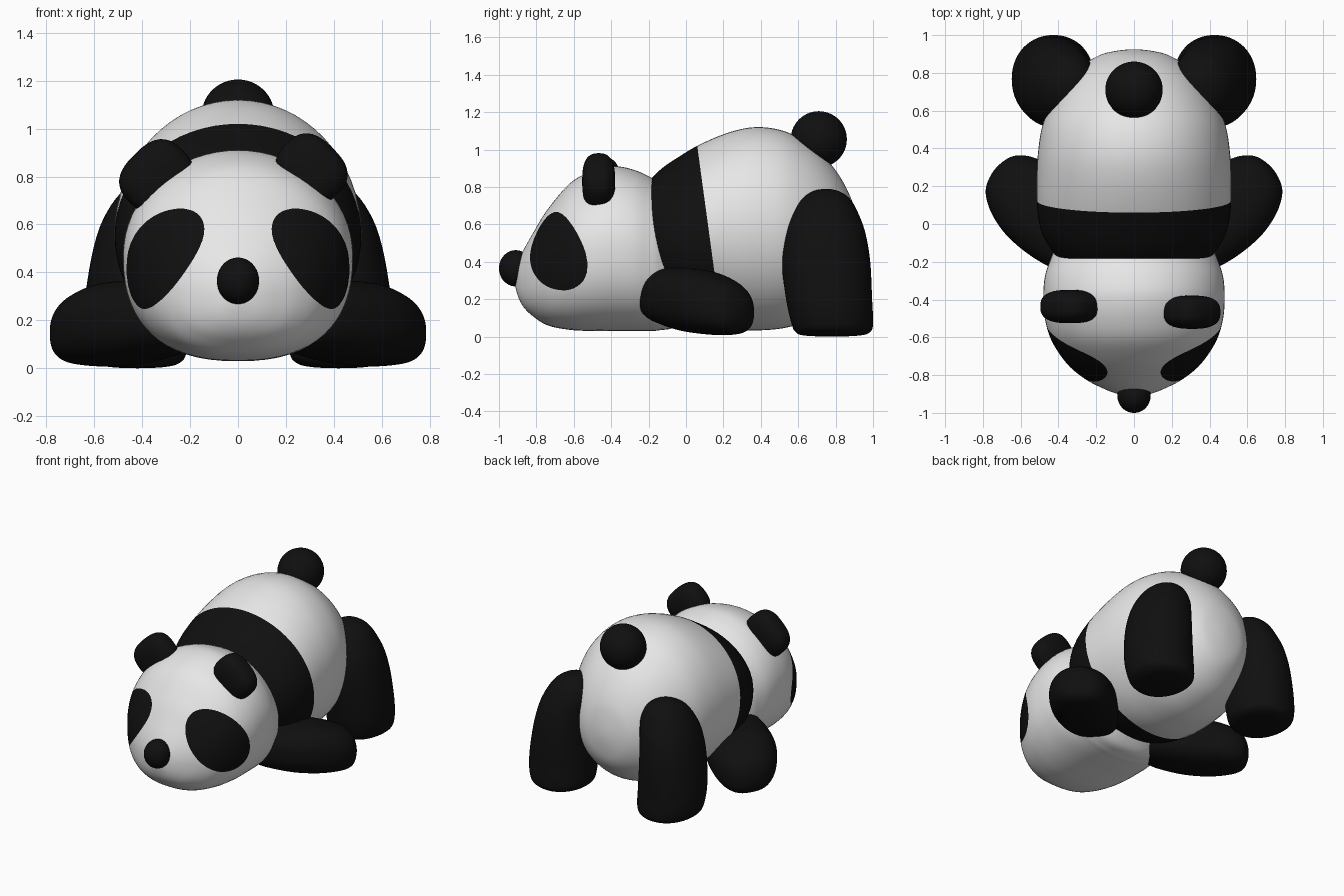
import bpy, bmesh, math
from mathutils import Vector

if "Cube" in bpy.data.objects:
    bpy.data.objects.remove(bpy.data.objects["Cube"])


def material(name, value):
    m = bpy.data.materials.new(name)
    m.diffuse_color = (value, value, value, 1)
    m.use_nodes = True
    m.node_tree.nodes["Principled BSDF"].inputs["Base Color"].default_value = m.diffuse_color
    return m


WHITE = material("soft white", 0.8)
BLACK = material("soft black", 0.005)


def spow(c, e):
    return math.copysign(abs(c) ** e, c)


def smooth_rows(rows, subs):
    """Catmull-Rom through the sections, with rounded tips at both ends."""
    flip = lambda r: (*r[:3], -r[3], -r[4])
    pts = [flip(rows[1])] + rows + [flip(rows[-2])]
    out = []
    for i in range(1, len(pts) - 2):
        for k in range(subs):
            t = k / subs
            out.append([0.5 * (2 * b + (c - a) * t + (2 * a - 5 * b + 4 * c - d) * t * t
                               + (3 * b - a - 3 * c + d) * t ** 3)
                        for a, b, c, d in zip(*pts[i - 1:i + 3])])
    return out + [list(rows[-1])]


def loft(rows, place, e_up=2.0, e_low=2.0, n=64, subs=6):
    """Rows are (s, a centre, b centre, a radius, b radius); place maps (s, a, b) to a point."""
    rows = smooth_rows(rows, subs)
    bm = bmesh.new()
    rings = []
    for s, a, b, ra, rb in rows[1:-1]:
        ring = []
        for k in range(n):
            w = 2 * math.pi * k / n
            c, d = math.cos(w), math.sin(w)
            e = 2 / (e_up if d > 0 else e_low)
            ring.append(bm.verts.new(place(s, a + ra * spow(c, e), b + rb * spow(d, e))))
        rings.append(ring)
    for r, q in zip(rings, rings[1:]):
        for k in range(n):
            j = (k + 1) % n
            bm.faces.new((r[k], r[j], q[j], q[k]))
    for row, ring in ((rows[0], rings[0]), (rows[-1], rings[-1])):
        tip = bm.verts.new(place(*row[:3]))
        for k in range(n):
            bm.faces.new((tip, ring[k], ring[(k + 1) % n]))
    return bm


def paint(bm, f):
    """Cut the mesh along f = 0 and give the inside the second material."""
    new = set()
    for e in list(bm.edges):
        a, b = f(e.verts[0].co), f(e.verts[1].co)
        if a * b < 0:
            new.add(bmesh.utils.edge_split(e, e.verts[0], a / (a - b))[1])
    for face in list(bm.faces):
        cut = [v for v in face.verts if v in new]
        if len(cut) == 2:
            bmesh.utils.face_split(face, cut[0], cut[1])
    for face in bm.faces:
        face.material_index = int(f(face.calc_center_median()) < 0)


def finish(name, bm, *mats):
    bmesh.ops.recalc_face_normals(bm, faces=bm.faces[:])
    me = bpy.data.meshes.new(name)
    bm.to_mesh(me)
    bm.free()
    for m in mats:
        me.materials.append(m)
    for p in me.polygons:
        p.use_smooth = True
    ob = bpy.data.objects.new(name, me)
    bpy.context.collection.objects.link(ob)
    return ob


def blob(name, centre, axes, radii, expo=2.0):
    """Super-ellipsoid on three given axes."""
    bm = bmesh.new()
    bmesh.ops.create_uvsphere(bm, u_segments=48, v_segments=28, radius=1)
    for v in bm.verts:
        k = sum(abs(c) ** expo for c in v.co) ** (-1 / expo)
        v.co = Vector(centre) + sum((Vector(ax) * c * k * r for ax, c, r in zip(axes, v.co, radii)), Vector())
    return finish(name, bm, BLACK)


def along_y(profile):
    """Profile entries: y, top z, bottom z, half width."""
    return [(y, 0, (t + b) / 2, w, (t - b) / 2) for y, t, b, w in profile]


XYZ = ((1, 0, 0), (0, 1, 0), (0, 0, 1))

# Body, with the black shoulder band in front of a slanted line
body = along_y([
    (-.33, .5, .5, 0), (-.29, .68, .33, .25), (-.22, .80, .25, .36), (-.14, .89, .18, .435),
    (-.04, .96, .12, .49), (.08, 1.03, .07, .512), (.24, 1.095, .038, .515), (.38, 1.12, .033, .508),
    (.52, 1.10, .045, .485), (.64, 1.04, .08, .435), (.74, .96, .13, .372), (.82, .86, .20, .30),
    (.88, .745, .28, .21), (.91, .64, .37, .13), (.925, .5, .5, 0)])
bm = loft(body, lambda s, a, b: Vector((a, s, b)))
paint(bm, lambda p: p.y - .06 - .136 * (1.02 - p.z))
finish("body", bm, WHITE, BLACK)

# Head, with two tilted oval eye patches
head = along_y([
    (-.915, .30, .30, 0), (-.90, .39, .22, .085), (-.87, .46, .16, .165), (-.82, .55, .11, .26),
    (-.74, .68, .06, .355), (-.62, .82, .036, .435), (-.50, .885, .03, .472), (-.38, .91, .03, .48),
    (-.28, .892, .03, .472), (-.20, .857, .031, .447), (-.14, .82, .034, .42), (-.05, .74, .06, .35),
    (.05, .6, .2, .21), (.09, .42, .42, 0)])


def eye_patch(p):
    du = .7071 * (abs(p.x) + p.y) + .255
    dz = p.z - .457
    return (dz / .21) ** 2 + ((du + .311 * dz) / .2015) ** 2 - 1


bm = loft(head, lambda s, a, b: Vector((a, s, b)), e_low=2.4)
paint(bm, eye_patch)
finish("head", bm, WHITE, BLACK)

# Nose and tail
blob("nose", (0, -.91, .365), XYZ, (.088, .09, .097))
blob("tail", (0, .71, 1.055), XYZ, (.152, .15, .15))

# Ears: thick rounded slabs leaning out at 45 degrees, set slightly unevenly
h = math.sqrt(.5)
blob("right_ear", (.307, -.467, .83), ((h, 0, h), (h, 0, -h), (0, 1, 0)), (.125, .15, .088), 2.7)
blob("left_ear", (-.34, -.437, .80), ((-h, 0, h), (-h, 0, -h), (0, 1, 0)), (.13, .155, .088), 2.7)

# Hind legs (lofted upwards) and front legs (lofted outwards and back)
hind = [(0, .42, .78, 0, 0), (.006, .42, .78, .12, .15), (.025, .42, .785, .18, .2),
        (.07, .425, .782, .21, .218), (.2, .43, .765, .217, .23), (.4, .42, .748, .203, .237),
        (.55, .40, .74, .19, .22), (.65, .375, .737, .173, .188), (.73, .36, .742, .13, .14),
        (.775, .35, .748, .07, .075), (.79, .35, .75, 0, 0)]
front = [(0, -.25, .21, 0, 0), (.02, -.25, .21, .08, .06), (.1, -.25, .21, .16, .125),
         (.2, -.255, .21, .2, .155), (.35, -.255, .195, .22, .17), (.5, -.25, .182, .217, .17),
         (.62, -.24, .165, .19, .152), (.70, -.235, .15, .145, .125), (.742, -.235, .14, .09, .08),
         (.76, -.235, .135, 0, 0)]
for side, word in ((1, "right"), (-1, "left")):
    bm = loft(hind, lambda s, a, b: Vector((side * a, b, s)), 2.1, 2.1)
    finish(word + "_hind_leg", bm, BLACK)
    bm = loft(front, lambda s, a, b: Vector((side * (.78 * s - .62 * a), .62 * s + .78 * a,
                                             b - .08 * (a + .255))), 2.2, 2.7)
    finish(word + "_front_leg", bm, BLACK)
